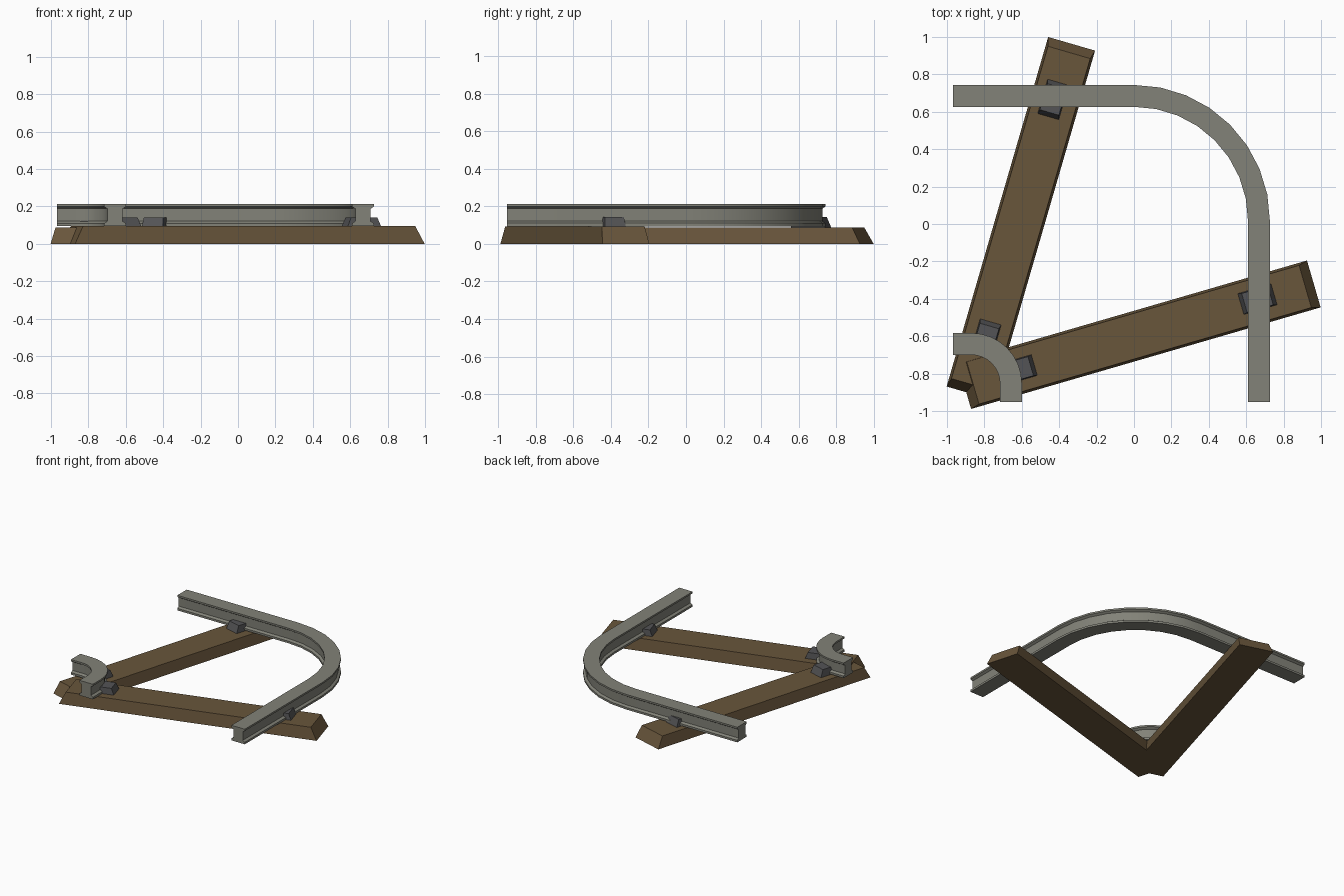
import bpy, bmesh, math
from mathutils import Vector

if "Cube" in bpy.data.objects:
    bpy.data.objects.remove(bpy.data.objects["Cube"])


def material(name, rgb):
    m = bpy.data.materials.new(name)
    m.diffuse_color = (*rgb, 1)
    m.use_nodes = True
    m.node_tree.nodes["Principled BSDF"].inputs["Base Color"].default_value = m.diffuse_color
    return m


WOOD = material("brown_wood", (0.140, 0.092, 0.044))
STEEL = material("grey_steel", (0.223, 0.223, 0.188))
IRON = material("dark_iron", (0.088, 0.088, 0.092))


def add_object(name, bm, mat):
    bmesh.ops.recalc_face_normals(bm, faces=bm.faces[:])
    me = bpy.data.meshes.new(name)
    bm.to_mesh(me)
    bm.free()
    me.materials.append(mat)
    ob = bpy.data.objects.new(name, me)
    bpy.context.collection.objects.link(ob)
    return ob


def tapered_block(name, centre, angle, size, z0, inset, mat):
    """Box whose top is inset along its length and its width."""
    bm = bmesh.new()
    bmesh.ops.create_cube(bm, size=1)
    length, width, height = size
    for v in bm.verts:
        top = v.co.z > 0
        v.co.x *= length - (2 * inset[0] if top else 0)
        v.co.y *= width - (2 * inset[1] if top else 0)
        v.co.z = z0 + (height if top else 0)
    ob = add_object(name, bm, mat)
    ob.location = (centre[0], centre[1], 0)
    ob.rotation_euler.z = math.radians(angle)
    return ob


def rail(name, centre, radius, ends, segments=8):
    """Sweep the rail profile along straight - quarter bend - straight."""
    h, w = 0.0585, 0.041
    half = [(h, 0.094), (h, 0.110), (w, 0.121), (w, 0.188), (h, 0.199), (h, 0.213)]
    profile = half + [(-x, z) for x, z in reversed(half)]
    cx, cy = centre
    # each station: centre-line point and outward direction
    stations = [(Vector((ends[0], cy + radius)), Vector((0, 1)))]
    for i in range(segments + 1):
        a = math.pi / 2 * (1 - i / segments)
        n = Vector((math.cos(a), math.sin(a)))
        stations.append((Vector((cx, cy)) + n * radius, n))
    stations.append((Vector((cx + radius, ends[1])), Vector((1, 0))))
    bm = bmesh.new()
    rings = []
    for p, n in stations:
        rings.append([bm.verts.new((*(p + n * o), z)) for o, z in profile])
    k = len(profile)
    for a, b in zip(rings, rings[1:]):
        for i in range(k):
            j = (i + 1) % k
            bm.faces.new((a[i], a[j], b[j], b[i]))
    bm.faces.new(rings[0])
    bm.faces.new(rings[-1])
    ob = add_object(name, bm, STEEL)
    bpy.ops.object.select_all(action='DESELECT')
    ob.select_set(True)
    bpy.context.view_layer.objects.active = ob
    bpy.ops.object.shade_smooth_by_angle(angle=math.radians(30))


# wooden sleepers, fanned out from the inside corner
TILT = 16.2
tapered_block("left_sleeper", (-0.605, 0.029), 90 - TILT, (1.946, 0.261, 0.087), 0, (0.048, 0.013), WOOD)
tapered_block("front_sleeper", (0.027, -0.592), TILT, (1.946, 0.261, 0.094), 0, (0.048, 0.013), WOOD)

# curved rails
rail("outer_rail", (0.0, 0.017), 0.668, (-0.968, -0.953))
rail("inner_rail", (-0.87, -0.853), 0.212, (-0.968, -0.953))

# rail clamps on the sleepers
for name, centre, angle in (
        ("outer_clamp_left", (-0.432, 0.666), 90 - TILT),
        ("inner_clamp_left", (-0.793, -0.615), 90 - TILT),
        ("outer_clamp_front", (0.660, -0.402), TILT),
        ("inner_clamp_front", (-0.622, -0.780), TILT)):
    tapered_block(name, centre, angle, (0.195, 0.118, 0.060), 0.082, (0.025, 0.006), IRON)
